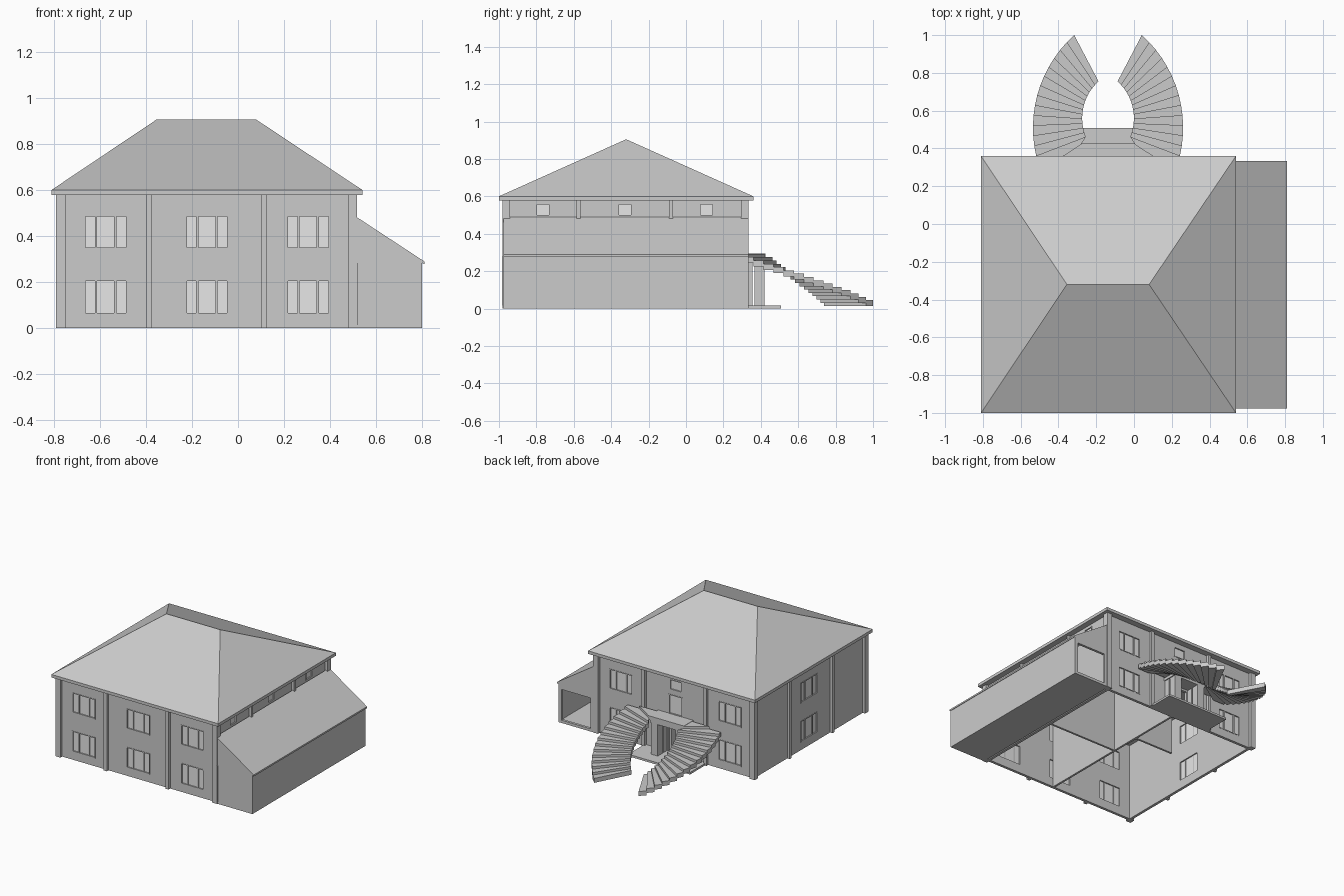
import bpy
import math
from mathutils import Vector

cube = bpy.data.objects.get("Cube")
if cube:
    bpy.data.objects.remove(cube, do_unlink=True)


def material(name, value):
    m = bpy.data.materials.new(name)
    m.use_nodes = True
    color = (value, value, value, 1)
    m.diffuse_color = color
    m.node_tree.nodes["Principled BSDF"].inputs["Base Color"].default_value = color
    return m


grey = material("plain grey", 0.6)
pale = material("pale glass", 0.8)


def build(name, verts, faces, mat=grey):
    mesh = bpy.data.meshes.new(name)
    mesh.from_pydata([tuple(v) for v in verts], [], faces)
    mesh.materials.append(mat)
    obj = bpy.data.objects.new(name, mesh)
    bpy.context.collection.objects.link(obj)
    return obj


def prism_data(points, offset, start=0):
    """Vertices and outward faces of a polygon swept along an offset."""
    base = [Vector(p) for p in points]
    n, off = len(base), Vector(offset)
    normal = Vector()
    for i in range(n):
        normal += (base[i] - base[0]).cross(base[(i + 1) % n] - base[0])
    if normal.dot(off) < 0:
        base.reverse()
    verts = base + [p + off for p in base]
    faces = [range(n - 1, -1, -1), range(n, 2 * n)]
    faces += [(i, (i + 1) % n, (i + 1) % n + n, i + n) for i in range(n)]
    return verts, [[k + start for k in f] for f in faces]


def box_data(b, start=0):
    x0, x1, y0, y1, z0, z1 = b
    pts = [(x0, y0, z0), (x1, y0, z0), (x1, y1, z0), (x0, y1, z0)]
    return prism_data(pts, (0, 0, z1 - z0), start)


def boxes(name, items, mat=grey):
    verts, faces = [], []
    for b in items:
        v, f = box_data(b, len(verts))
        verts += v
        faces += f
    return build(name, verts, faces, mat)


def cut(target, cutter):
    mod = target.modifiers.new("cut", "BOOLEAN")
    mod.operation = "DIFFERENCE"
    mod.solver = "EXACT"
    mod.object = cutter
    cutter.hide_render = True
    bpy.context.view_layer.objects.active = target
    bpy.ops.object.modifier_apply(modifier=mod.name)
    bpy.data.objects.remove(cutter, do_unlink=True)


# Wall planes: axis, position, outward sign
SIDES = {"front": (1, -0.96, -1), "back": (1, 0.315, 1),
         "right": (0, -0.77, -1), "left": (0, 0.497, 1)}


def on_wall(side, u0, u1, d0, d1, z0, z1):
    """Box on a wall: u along it, d outward from it."""
    axis, pos, sign = SIDES[side]
    a, b = sorted((pos + sign * d0, pos + sign * d1))
    return (u0, u1, a, b, z0, z1) if axis else (a, b, u0, u1, z0, z1)


openings = []


def window(name, side, u, w, z0, z1, lights=3):
    """Glazed opening with a thin surround and mullions."""
    l, r = u - w / 2, u + w / 2
    openings.append(on_wall(side, l, r, -0.04, 0.02, z0, z1))
    boxes(name + "_glass", [on_wall(side, l, r, -0.011, -0.007, z0, z1)], pale)
    t = 0.006
    bars = [(l - t, l, z0 - t, z1 + t), (r, r + t, z0 - t, z1 + t),
            (l, r, z0 - t, z0), (l, r, z1, z1 + t)]
    frame = [on_wall(side, a, b, -0.013, 0.002, c, d) for a, b, c, d in bars]
    if lights == 3:
        for s in (-1, 1):
            m = u + s * w * 0.24
            frame.append(on_wall(side, m - 0.005, m + 0.005, -0.013, 0, z0, z1))
    boxes(name + "_frame", frame)


# Windows of both storeys
LEVELS = (("lower", 0.065, 0.205), ("upper", 0.35, 0.485))
for level, z0, z1 in LEVELS:
    for i, u in enumerate((-0.575, -0.135, 0.305)):
        window(f"front_window_{level}_{i + 1}", "front", u, 0.175, z0, z1)
        if i != 1:
            window(f"back_window_{level}_{i + 1}", "back", u, 0.175, z0, z1)
    window(f"right_window_{level}", "right", -0.32, 0.18, z0, z1)
for i, u in enumerate((-0.765, -0.327, 0.11)):
    window(f"left_window_{i + 1}", "left", u, 0.065, 0.5, 0.555, 1)
window("stair_window", "back", -0.1375, 0.085, 0.475, 0.54, 1)
window("balcony_door", "back", -0.1375, 0.1, 0.297, 0.43, 1)

# Hollow main walls with the openings and entrance
openings.append(on_wall("back", -0.2, -0.075, -0.04, 0.02, 0.015, 0.23))
walls = boxes("main_walls", [(-0.77, 0.497, -0.96, 0.315, 0, 0.58)])
cut(walls, boxes("room_cutter", [(-0.75, 0.477, -0.94, 0.295, -0.1, 0.57)]))
cut(walls, boxes("opening_cutter", openings))

# Full-height partitions
boxes("partitions", [(-0.09, -0.075, -0.94, 0.295, 0, 0.57),
                     (-0.075, 0.477, -0.31, -0.295, 0, 0.57),
                     (-0.4, -0.09, -0.09, -0.075, 0, 0.57)])

# Pilasters
FACADE = ((-0.79, -0.75), (-0.4, -0.375), (0.1, 0.125), (0.477, 0.515))
FLANK = ((-0.98, -0.94), (-0.585, -0.565), (-0.09, -0.07), (0.295, 0.335))
for side in SIDES:
    spans = FACADE if side in ("front", "back") else FLANK
    boxes(side + "_pilasters",
          [on_wall(side, a, b, -0.005, 0.02, 0, 0.58) for a, b in spans])

# Eaves and hipped roof
X0, X1, Y0, Y1 = -0.81, 0.54, -1.0, 0.36
boxes("eaves", [(X0, X1, Y0, Y1, 0.578, 0.6)])
build("hipped_roof",
      [(X0, Y0, 0.6), (X1, Y0, 0.6), (X1, Y1, 0.6), (X0, Y1, 0.6),
       (-0.355, -0.32, 0.905), (0.08, -0.32, 0.905)],
      [(0, 1, 5, 4), (1, 2, 5), (2, 3, 4, 5), (3, 0, 4), (3, 2, 1, 0)])


# Lean-to annex with overhanging roof, hollow and open at the back
def along_y(name, profile, y0, y1):
    points = [(x, y0, z) for x, z in profile]
    return build(name, *prism_data(points, (0, y1 - y0, 0)))


annex = along_y("annex", [(0.505, 0), (0.8, 0), (0.8, 0.283), (0.81, 0.277),
                          (0.81, 0.289), (0.505, 0.489)], -0.976, 0.333)
cut(annex, along_y("annex_cutter",
                   [(0.52, 0.015), (0.785, 0.015), (0.785, 0.27), (0.52, 0.445)],
                   -0.96, 0.315))
cut(annex, boxes("annex_opening_cutter", [(0.54, 0.775, 0.3, 0.4, 0.02, 0.245)]))
boxes("annex_strip", [(0.507, 0.521, -0.984, -0.97, 0.015, 0.28)])

# Back porch: slab, columns, beam, balcony
MID = -0.1375
boxes("porch_slab", [(MID - 0.25, MID + 0.25, 0.3, 0.507, 0, 0.015)])
boxes("porch_columns",
      [(MID + s * 0.1 - 0.028, MID + s * 0.1 + 0.028, y0, y1, 0.01, 0.25)
       for s in (-1, 1) for y0, y1 in ((0.315, 0.355), (0.365, 0.42))])
boxes("porch_beam", [(MID - 0.135, MID + 0.135, 0.315, 0.42, 0.245, 0.268)])
boxes("balcony", [(MID - 0.1425, MID + 0.1425, 0.31, 0.425, 0.265, 0.294)])

# Twin curved flights of overlapping treads
STEPS, THICK = 13, 0.032


def arc(cx, cy, r, a0, a1, t):
    a = math.radians(a0 + (a1 - a0) * t)
    return cx + r * math.cos(a), cy + r * math.sin(a)


def tread_edge(t):
    return (arc(-0.125, 0.56, 0.262, -22, 48, t),
            arc(-0.2625, 0.51, 0.66, -13, 48, t))


for s, label in ((-1, "right"), (1, "left")):
    verts, faces = [], []
    inner, outer = tread_edge(0)
    plans = [[(0.14, 0.33), (0.285, 0.33), (0.14, 0.425)],
             [(0.14, 0.425), (0.285, 0.33), (0.375, 0.33), outer, inner]]
    for i in range(STEPS):
        (i0, o0), (i1, o1) = tread_edge(i / STEPS), tread_edge((i + 1) / STEPS)
        plans.append([i0, o0, o1, i1])
    for k, plan in enumerate(plans):
        top = 0.292 - k * (0.292 - 0.045) / (STEPS + 1)
        v, f = prism_data([(MID + s * x, y, top - THICK) for x, y in plan],
                          (0, 0, THICK), len(verts))
        verts += v
        faces += f
    build(label + "_curved_stair", verts, faces)
